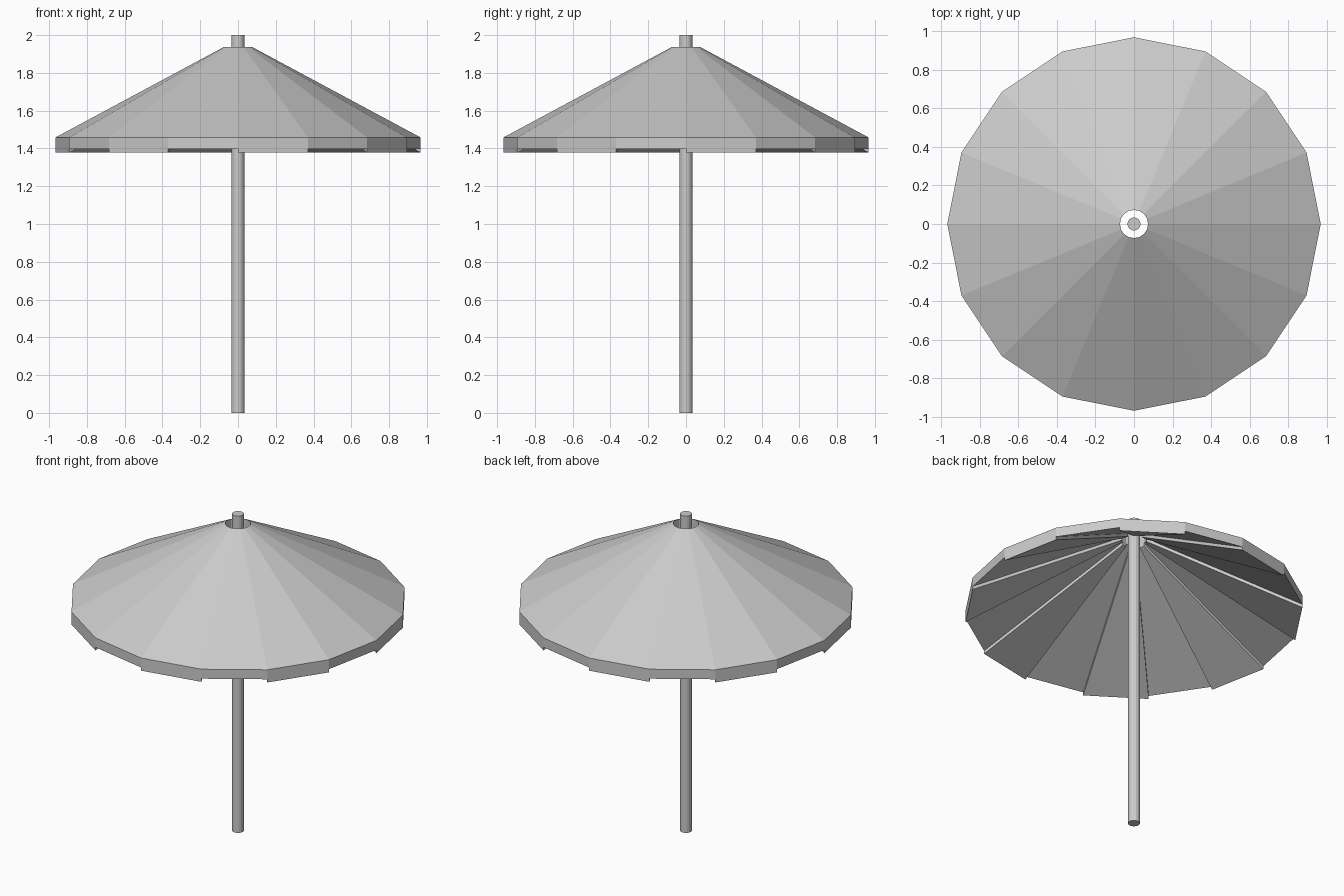
import bpy, bmesh
from math import cos, sin, tau

SIDES = 16
RIM_R, HOLE_R, POLE_R = 0.967, 0.073, 0.034
RIM_Z, TOP_Z = 1.458, 1.938
THIN, THICK = 0.06, 0.08      # slab depth of alternating panels

default = bpy.data.objects.get("Cube")
if default:
    bpy.data.objects.remove(default, do_unlink=True)

grey = bpy.data.materials.new("light_grey")
grey.use_nodes = True
colour = (0.6, 0.6, 0.6, 1)
grey.diffuse_color = colour
grey.node_tree.nodes["Principled BSDF"].inputs["Base Color"].default_value = colour


def finish(bm, name):
    bmesh.ops.recalc_face_normals(bm, faces=bm.faces)
    mesh = bpy.data.meshes.new(name)
    bm.to_mesh(mesh)
    bm.free()
    mesh.materials.append(grey)
    obj = bpy.data.objects.new(name, mesh)
    bpy.context.collection.objects.link(obj)
    return obj


# Canopy: sloping slab with a centre hole, every other panel thicker below
bm = bmesh.new()


def ring(radius, z):
    return [bm.verts.new((radius * cos(tau * i / SIDES), radius * sin(tau * i / SIDES), z))
            for i in range(SIDES)]


outer = [ring(RIM_R, RIM_Z - d) for d in (0, THIN, THICK)]
inner = [ring(HOLE_R, TOP_Z - d) for d in (0, THIN, THICK)]

for a in range(SIDES):
    b = (a + 1) % SIDES
    low = 2 if a % 2 == 0 else 1
    # roof and underside of the panel
    bm.faces.new((outer[0][a], outer[0][b], inner[0][b], inner[0][a]))
    bm.faces.new((outer[low][b], outer[low][a], inner[low][a], inner[low][b]))
    # rim and hole walls
    for rings in (outer, inner):
        side = [r[a] for r in rings[:low + 1]] + [r[b] for r in reversed(rings[:low + 1])]
        bm.faces.new(side)
    # step between thick and thin panels
    bm.faces.new((outer[1][a], outer[2][a], inner[2][a], inner[1][a]))
finish(bm, "canopy")

# Pole: straight post from the ground through the hole
bm = bmesh.new()
bmesh.ops.create_cone(bm, cap_ends=True, segments=SIDES, radius1=POLE_R, radius2=POLE_R, depth=2)
bmesh.ops.translate(bm, verts=bm.verts, vec=(0, 0, 1))
finish(bm, "pole")
